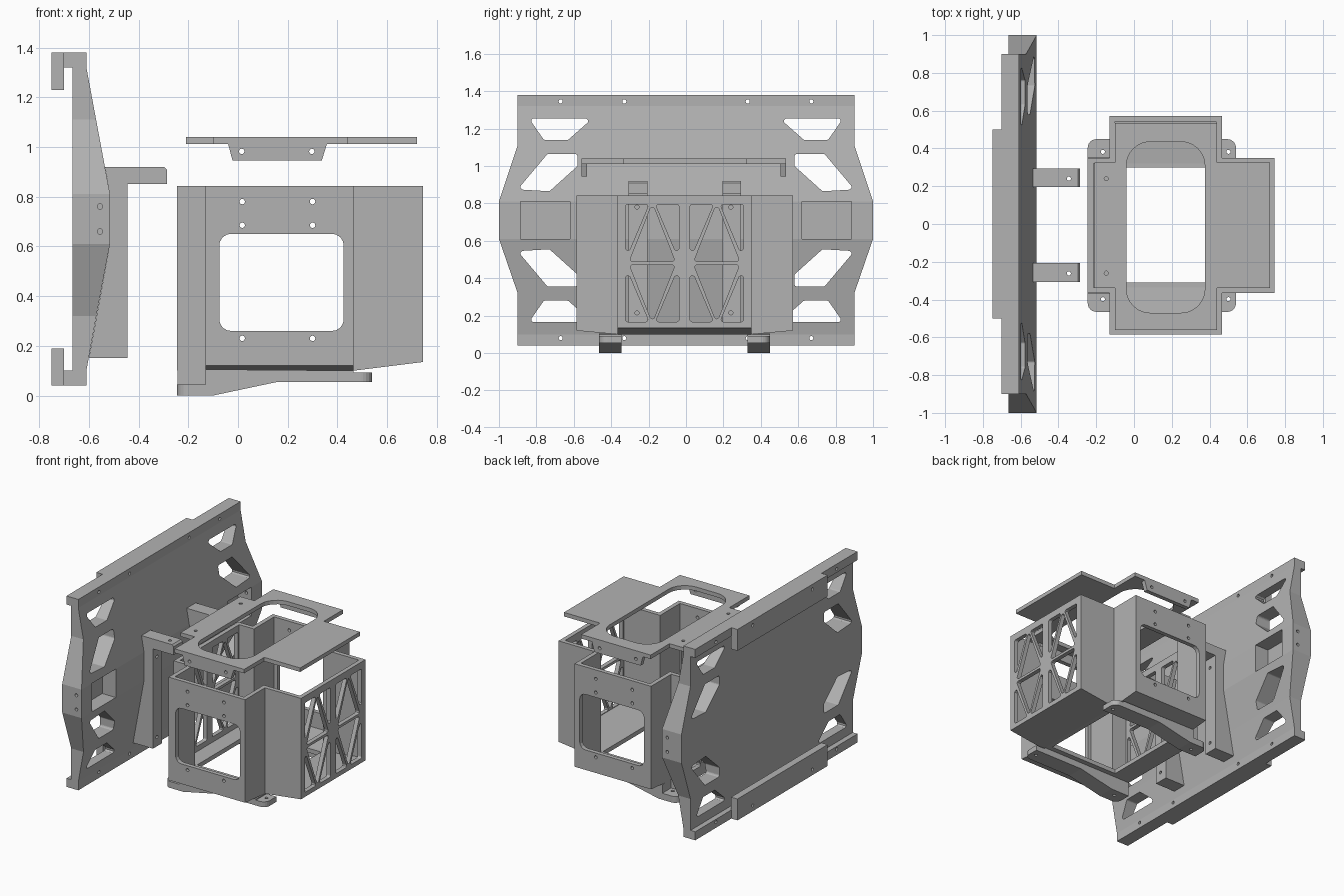
import bpy, bmesh, math
from mathutils import Vector

if "Cube" in bpy.data.objects:
    bpy.data.objects.remove(bpy.data.objects["Cube"])

CY = -0.008  # centre line of the housing parts
grey = bpy.data.materials.new("mid_grey")
grey.diffuse_color = (0.45, 0.45, 0.45, 1)
grey.use_nodes = True
grey.node_tree.nodes["Principled BSDF"].inputs["Base Color"].default_value = grey.diffuse_color


def finish(name, bm):
    bmesh.ops.recalc_face_normals(bm, faces=bm.faces)
    me = bpy.data.meshes.new(name)
    bm.to_mesh(me)
    bm.free()
    me.materials.append(grey)
    ob = bpy.data.objects.new(name, me)
    bpy.context.collection.objects.link(ob)
    return ob


def prism(name, pts, axis, a, b):
    """Extrude a 2D outline along an axis from a to b."""
    place = {"X": lambda t, u, v: (t, u, v),
             "Y": lambda t, u, v: (u, t, v),
             "Z": lambda t, u, v: (u, v, t)}[axis]
    bm = bmesh.new()
    ends = [[bm.verts.new(place(t, *p)) for p in pts] for t in (a, b)]
    for loop in ends:
        bm.faces.new(loop)
    for i in range(len(pts)):
        j = (i + 1) % len(pts)
        bm.faces.new((ends[0][i], ends[0][j], ends[1][j], ends[1][i]))
    return finish(name, bm)


def rect(u0, u1, v0, v1):
    return [(u0, v0), (u1, v0), (u1, v1), (u0, v1)]


def rounded(pts, r, n=4, only=None):
    """Fillet the corners of a convex outline."""
    out = []
    for i, p in enumerate(pts):
        if only is not None and i not in only:
            out.append(p)
            continue
        p = Vector(p)
        d0 = (Vector(pts[i - 1]) - p).normalized()
        d1 = (Vector(pts[(i + 1) % len(pts)]) - p).normalized()
        half = d0.angle(d1) / 2
        s, e = p + d0 * r / math.tan(half), p + d1 * r / math.tan(half)
        c = p + (d0 + d1).normalized() * r / math.sin(half)
        for k in range(n + 1):
            v = (s - c).lerp(e - c, k / n).normalized() * r
            out.append(tuple(c + v))
    return out


def circle(u, v, r=0.011, n=12):
    return [(u + r * math.cos(2 * math.pi * k / n), v + r * math.sin(2 * math.pi * k / n)) for k in range(n)]


def cut(ob, pts, axis, a, b):
    apply_cut(ob, prism("cutter", pts, axis, a, b))


def apply_cut(ob, cutter):
    cutter.hide_render = True
    m = ob.modifiers.new("cut", "BOOLEAN")
    m.operation, m.solver, m.object = "DIFFERENCE", "EXACT", cutter
    bpy.context.view_layer.objects.active = ob
    bpy.ops.object.modifier_apply(modifier="cut")
    bpy.data.objects.remove(cutter)


def cross(name, xs, ys, z_mid, z_x, z_y, z_top):
    """Plus-shaped solid whose underside rises towards the arm tips."""
    bm = bmesh.new()
    cells = [(0, 1), (1, 1), (2, 1), (1, 0), (1, 2)]
    low, high = {}, {}
    for i, j in cells:
        for a, b in ((i, j), (i + 1, j), (i + 1, j + 1), (i, j + 1)):
            if (a, b) not in low:
                z = z_x if a == 3 else z_y if b in (0, 3) else z_mid
                low[a, b] = bm.verts.new((xs[a], ys[b], z))
                high[a, b] = bm.verts.new((xs[a], ys[b], z_top))
    for i, j in cells:
        q = [(i, j), (i + 1, j), (i + 1, j + 1), (i, j + 1)]
        bm.faces.new([low[k] for k in q])
        bm.faces.new([high[k] for k in q])
        for k in range(4):
            p, s = q[k], q[(k + 1) % 4]
            di, dj = [(0, -1), (1, 0), (0, 1), (-1, 0)][k]
            if (i + di, j + dj) not in cells:
                bm.faces.new((low[p], low[s], high[s], high[p]))
    return finish(name, bm)


# Mounting plate: stacked sections (z, front x, half width)
sections = [(.04, -.61, .9), (.10, -.61, .9), (.32, -.57, .9), (.61, -.515, 1),
            (.81, -.515, 1), (1.11, -.571, .9), (1.32, -.61, .9), (1.38, -.61, .9)]
bm = bmesh.new()
rings = [[bm.verts.new(p) for p in ((-.665, -w, z), (x, -w, z), (x, w, z), (-.665, w, z))]
         for z, x, w in sections]
bm.faces.new(rings[0])
bm.faces.new(rings[-1])
for lo, hi in zip(rings, rings[1:]):
    for k in range(4):
        bm.faces.new((lo[k], lo[(k + 1) % 4], hi[(k + 1) % 4], hi[k]))
plate = finish("mounting_plate", bm)

# Lightening cutouts, side pockets and screw holes of the plate
upper = [(-.84, 1.255), (-.50, 1.255), (-.63, 1.14), (-.76, 1.14)]
lower = [(-.90, .875), (-.73, .865), (-.58, 1.0), (-.58, 1.065), (-.74, 1.065)]
for s in (1, -1):
    for flip in (False, True):
        for shape in (upper, lower):
            pts = [(s * y, 1.42 - z if flip else z) for y, z in shape]
            cut(plate, rounded(pts, .014), "X", -.8, -.4)
    cut(plate, rect(*sorted((s * .885, s * .62)), .61, .81), "X", -.62, -.4)
    for z in (.66, .76):
        cut(plate, circle(-.555, z), "Y", s * 1.05, s * .85)

# Hooked rails along the top and bottom of the plate
for name, z0, z1, l0, l1, zh in (("top", 1.32, 1.38, 1.23, 1.38, 1.345),
                                 ("bottom", .04, .10, .04, .19, .08)):
    flange = prism(name + "_flange", rect(-.9, .9, z0, z1), "X", -.702, -.664)
    lip = prism(name + "_lip", rect(-.5, .5, l0, l1), "X", -.75, -.70)
    for y in (-.67, -.33, .33, .67):
        for part in (plate, flange) + ((lip,) if abs(y) < .5 else ()):
            cut(part, circle(y, zh), "X", -.8, -.5)

# Angle brackets following the plate's front
for side, y in (("left", -.257), ("right", .245)):
    arm = prism(side + "_bracket", [(-.60, .15), (-.445, .15), (-.445, .85), (-.285, .85), (-.285, .908),
                                    (-.297, .92), (-.535, .92), (-.515, .81), (-.515, .61)],
                "Y", y - .05, y + .05)
    cut(arm, circle(-.345, y - .005), "Z", .8, 1)
    for z in (.215, .78):
        cut(arm, circle(y - .005, z), "X", -.52, -.4)

# Plus-shaped open housing
T = .03
xs, ys = [-.245, -.13, .465, .745], [-.585, -.365, .35, .573]
housing = cross("housing", xs, ys, .10, .135, .12, .843)
ins = (T, T, -T, -T)
apply_cut(housing, cross("cutter", [v + d for v, d in zip(xs, ins)],
                         [v + d for v, d in zip(ys, ins)], .13, .163, .15, .9))
cut(housing, rect(-.10, .435, -.31, .30), "Z", 0, .25)
cut(housing, rounded(rect(-.075, .425, .26, .65), .045), "Y", -.7, .7)
for x in (.017, .30):
    for z in (.23, .685, .78):
        cut(housing, circle(x, z), "Y", -.7, .7)

# Triangular grille in both end walls
block = [[(-.145, .79), (-.075, .49), (-.30, .49)],
         [(-.315, .795), (-.19, .795), (-.315, .50)],
         [(-.155, .795), (-.03, .795), (-.03, .50)]]
block[0] = [(-.172, .80), (-.05, .49), (-.295, .49)]
for s in (1, -1):
    for flip in (False, True):
        for tri in block:
            pts = [(s * y + CY, .962 - z if flip else z) for y, z in tri]
            cut(housing, rounded(pts, .012), "X", -.4, .9)

# Support rails with rounded ears under the housing
for side, s in (("front", -1), ("rear", 1)):
    inner, mid, outer = (CY + s * d for d in (.338, .362, .457))
    prism(side + "_rail", [(-.13, 0), (-.10, 0), (.16, .055), (.465, .055), (.465, .10), (-.13, .105)],
          "Y", inner, outer)
    prism(side + "_rail_riser", rect(-.243, -.13, 0, .14), "Y", inner, mid - s * .003)
    for end, x0, x1, z0, z1 in (("foot", -.13, -.245, 0, .045), ("ear", .465, .54, .055, .092)):
        pts = [(x0, inner), (x1, inner), (x1, outer), (x0, outer)]
        ear = prism(side + "_" + end, rounded(pts, .045, 6, only=(2,)), "Z", z0, z1)
        cut(ear, circle(-.165 if x1 < 0 else .5, CY + s * .39), "Z", -.1, .2)

# Lid with a rounded opening and hanging tabs
lid = cross("lid", [-.21, -.10, .44, .72], [-.56, -.338, .325, .535], 1.012, 1.012, 1.012, 1.04)
cut(lid, rounded(rect(-.04, .375, -.47, .435), .125, 8), "Z", .9, 1.1)
for y in (-.26, .24):
    cut(lid, circle(-.147, y), "Z", .9, 1.1)
for name, y0, y1 in (("front_tab", -.56, -.53), ("rear_tab", .505, .535)):
    tab = prism(name, [(-.04, 1.013), (-.022, .945), (.337, .945), (.358, 1.013)], "Y", y0, y1)
    for x in (.015, .297):
        cut(tab, circle(x, .982), "Y", -.7, .7)
